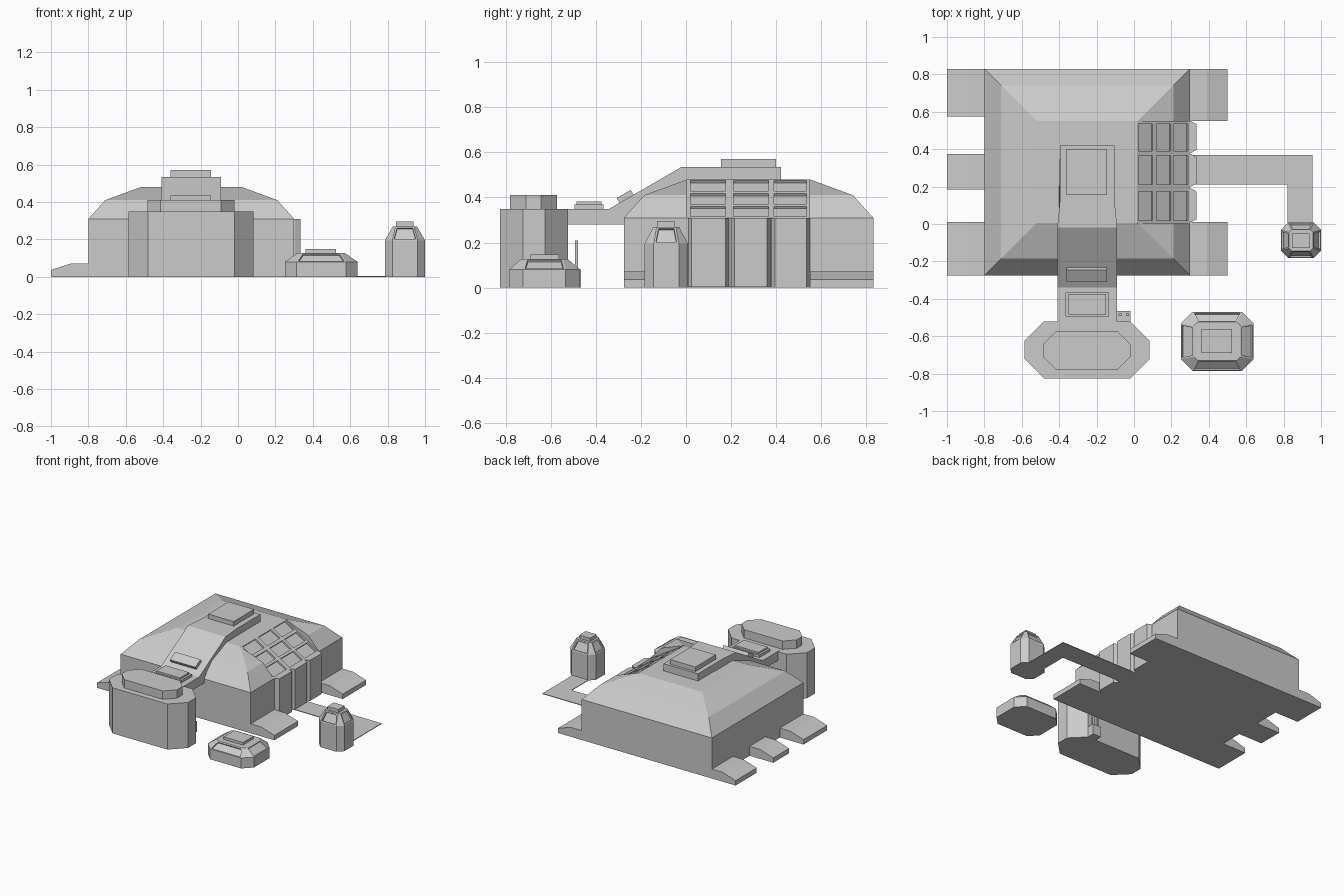
import bpy, bmesh, math
from mathutils import Matrix, Vector

if "Cube" in bpy.data.objects:
    bpy.data.objects.remove(bpy.data.objects["Cube"])


def finish(name, bm):
    bmesh.ops.recalc_face_normals(bm, faces=bm.faces[:])
    me = bpy.data.meshes.new(name)
    bm.to_mesh(me)
    bm.free()
    ob = bpy.data.objects.new(name, me)
    bpy.context.collection.objects.link(ob)
    return ob


def loft(name, rings, window=None):
    """Stack closed plan outlines [(points, z), ...]; optionally inset the main sloped faces."""
    bm = bmesh.new()
    loops = [[bm.verts.new((x, y, z)) for x, y in pts] for pts, z in rings]
    n = len(loops[0])
    bm.faces.new(loops[0][::-1])
    bm.faces.new(loops[-1])
    sloped = []
    for k, (a, b) in enumerate(zip(loops, loops[1:])):
        for i in range(n):
            j = (i + 1) % n
            f = bm.faces.new((a[i], a[j], b[j], b[i]))
            if k == len(loops) - 2 and i % 2 == 0:
                sloped.append(f)
    if window:
        bmesh.ops.recalc_face_normals(bm, faces=bm.faces[:])
        bmesh.ops.inset_individual(bm, faces=sloped, thickness=window, depth=0)
        bmesh.ops.inset_individual(bm, faces=sloped, thickness=0.002, depth=-0.01)
    return finish(name, bm)


def extrude(name, pts, lo, hi, axis):
    """Extrude an xz profile along y, or a yz profile along x."""
    bm = bmesh.new()
    def place(p, d):
        return (p[0], d, p[1]) if axis == 'Y' else (d, p[0], p[1])
    a = [bm.verts.new(place(p, lo)) for p in pts]
    b = [bm.verts.new(place(p, hi)) for p in pts]
    bm.faces.new(a)
    bm.faces.new(b[::-1])
    for i in range(len(pts)):
        j = (i + 1) % len(pts)
        bm.faces.new((a[i], b[i], b[j], a[j]))
    return finish(name, bm)


def rect(x0, x1, y0, y1):
    return [(x0, y0), (x1, y0), (x1, y1), (x0, y1)]


def octagon(x0, x1, y0, y1, c):
    return [(x0 + c, y0), (x1 - c, y0), (x1, y0 + c), (x1, y1 - c),
            (x1 - c, y1), (x0 + c, y1), (x0, y1 - c), (x0, y0 + c)]


def box(name, x0, x1, y0, y1, z0, z1):
    return loft(name, [(rect(x0, x1, y0, y1), z0), (rect(x0, x1, y0, y1), z1)])


# Main hall with a two-pitch hipped roof
hall = loft('main_hall', [(rect(-.8 + d, .3 - d, -.275 + d, .83 - d), z)
                          for d, z in ((0, 0), (0, .31), (.09, .41), (.28, .48))])

# Sloped skylight bay cut into the right side of the roof
notch = extrude('skylight_notch_cutter',
                [(0, .490), (.36, .2716), (.36, .65), (0, .65)], .003, .547, 'Y')
bm = bmesh.new()
tilt = math.atan2(.17, .28)
for x in (.062, .158, .25):
    for y0, y1 in ((.02, .175), (.21, .365), (.39, .535)):
        z = .490 - x * .607
        m = (Matrix.Translation((x, (y0 + y1) / 2, z)) @ Matrix.Rotation(tilt, 4, 'Y')
             @ Matrix.Diagonal((.088, y1 - y0, .024, 1)))
        bmesh.ops.create_cube(bm, size=1, matrix=m)
panes = finish('skylight_pane_cutter', bm)
for cutter in (notch, panes):
    mod = hall.modifiers.new(cutter.name, 'BOOLEAN')
    mod.operation = 'DIFFERENCE'
    mod.solver = 'EXACT'
    mod.object = cutter
    cutter.hide_render = True
    cutter.display_type = 'WIRE'

# Wall bays below the skylight
for i, (y0, y1) in enumerate(((.01, .19), (.2, .375), (.38, .55))):
    plan = [(.29, y0), (.305, y0), (.333, y0 + .015), (.333, y1 - .015), (.305, y1), (.29, y1)]
    loft(f'wall_bay_{i + 1}', [(plan, 0), (plan, .31)])

# Sloped buttress feet on both sides
for side, spans in (('left', ((.575, .83), (.185, .375), (-.275, .01))),
                    ('right', ((.55, .83), (-.275, .01)))):
    s, c = (-1, -.8) if side == 'left' else (1, .3)
    prof = [(c - s * .02, 0), (c + s * .2, 0), (c + s * .2, .037),
            (c + s * .09, .072), (c - s * .02, .072)]
    for i, (y0, y1) in enumerate(spans):
        extrude(f'{side}_foot_{i + 1}', prof, y0, y1, 'Y')

# Bridge and ramp running from the front block over the roof
ramp = extrude('roof_ramp', [(-.54, .28), (-.54, .35), (-.34, .35), (-.02, .535), (.13, .535),
                             (.42, .535), (.42, .45), (.13, .45), (-.2, .28)],
               -.41, -.09, 'X')
for v in ramp.data.vertices:
    if v.co.y > .1:
        v.co.x = -.25 + (v.co.x + .25) * .91

# Hatches on the ramp
box('roof_hatch', -.36, -.145, .155, .4, .53, .57)
box('bridge_hatch_base', -.365, -.135, -.495, -.365, .345, .37)
box('bridge_hatch_lid', -.35, -.15, -.485, -.375, .365, .383)
bm = bmesh.new()
bmesh.ops.create_cube(bm, size=1, matrix=Matrix.Translation((-.2525, -.267, .4))
                      @ Matrix.Rotation(math.atan2(.185, .32), 4, 'X')
                      @ Matrix.Diagonal((.215, .072, .036, 1)))
finish('ramp_hatch', bm)

# Front octagonal block with raised top
base = octagon(-.585, .083, -.825, -.522, .103)
loft('front_block', [(base, 0), (base, .348)])
top = octagon(-.485, -.02, -.78, -.572, .07)
loft('front_block_top', [(top, .34), (top, .412)])

# Small console with two posts behind the front block
box('console', -.09, -.02, -.53, -.465, 0, .08)
for i, x in enumerate((-.083, -.042)):
    box(f'console_post_{i + 1}', x, x + .015, -.492, -.478, .07, .21)

# Low pod with sloped windows
pod = octagon(.25, .64, -.785, -.47, .063)
loft('low_pod', [(pod, 0), (pod, .08), (octagon(.32, .57, -.73, -.525, .02), .128)], .012)
box('low_pod_cap', .362, .525, -.69, -.562, .12, .148)

# Tall tower with sloped windows
tower = octagon(.785, 1, -.183, .008, .04)
loft('tower', [(tower, 0), (tower, .195), (octagon(.828, .957, -.145, -.03, .015), .27)], .012)
box('tower_cap', .845, .937, -.128, -.05, .26, .295)

# Flat path from the hall to the tower
path = [(.29, .21), (.82, .21), (.82, -.05), (.955, -.05), (.955, .37), (.29, .37)]
loft('path', [(path, 0), (path, .005)])
